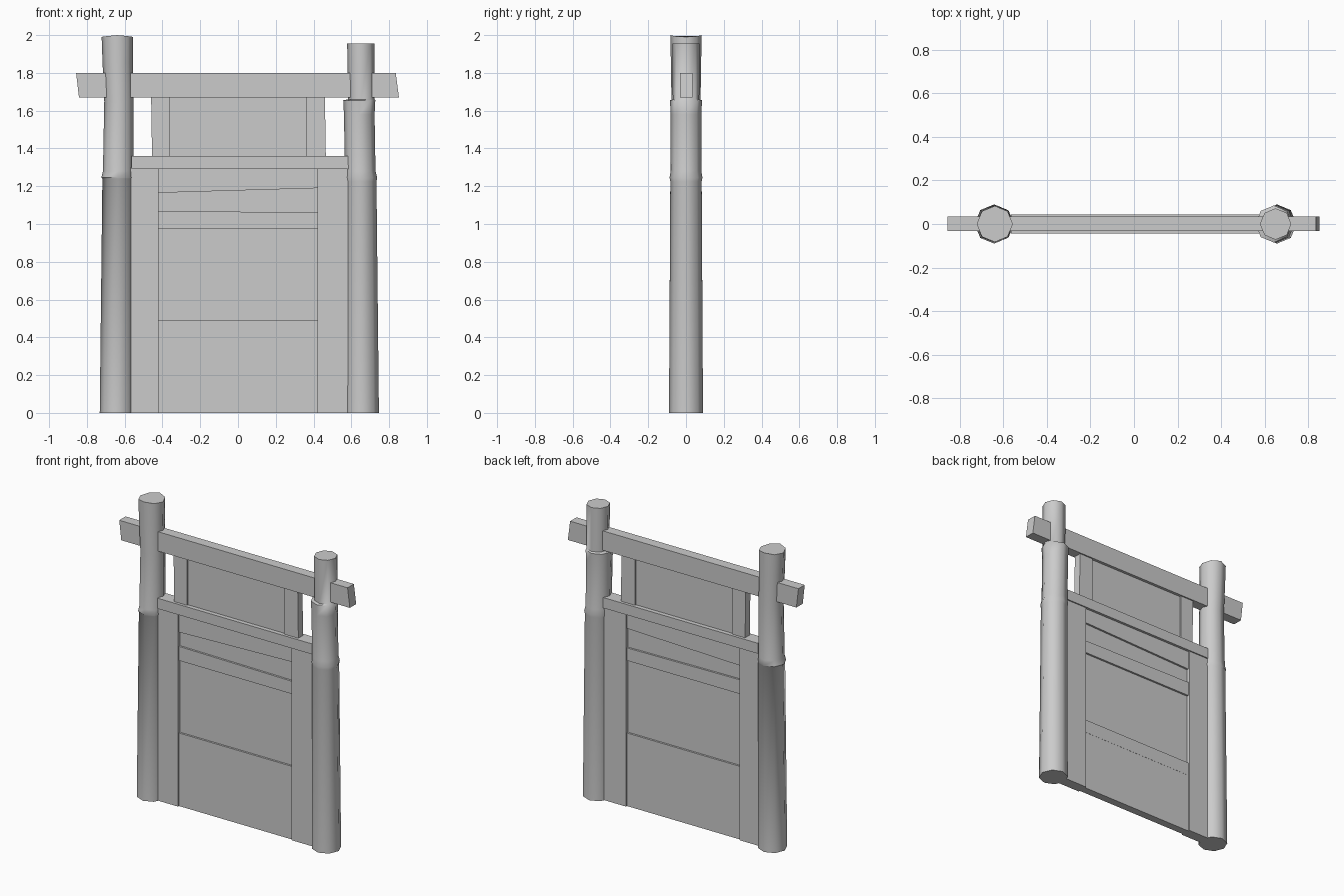
import bpy, bmesh
from math import sin, cos, pi, radians

if "Cube" in bpy.data.objects:
    bpy.data.objects.remove(bpy.data.objects["Cube"])


def finish(bm, name):
    bmesh.ops.recalc_face_normals(bm, faces=bm.faces)
    me = bpy.data.meshes.new(name)
    bm.to_mesh(me)
    bm.free()
    ob = bpy.data.objects.new(name, me)
    bpy.context.collection.objects.link(ob)
    return ob


def board(name, outline, y0, y1):
    """Extrude a front-view (x, z) outline from y0 to y1."""
    bm = bmesh.new()
    face = bm.faces.new([bm.verts.new((x, y0, z)) for x, z in outline])
    ext = bmesh.ops.extrude_face_region(bm, geom=[face])
    verts = [g for g in ext["geom"] if isinstance(g, bmesh.types.BMVert)]
    bmesh.ops.translate(bm, verts=verts, vec=(0, y1 - y0, 0))
    return finish(bm, name)


def box(name, x0, x1, z0, z1, half):
    return board(name, [(x0, z0), (x1, z0), (x1, z1), (x0, z1)], -half, half)


def post(name, rings, sides=8):
    """Loft rings of (z, centre x, radius) into a rough log."""
    bm = bmesh.new()
    loops = []
    for z, cx, r in rings:
        loops.append([bm.verts.new((cx + r * cos(2 * pi * i / sides),
                                    r * sin(2 * pi * i / sides), z))
                      for i in range(sides)])
    for a, b in zip(loops, loops[1:]):
        for i in range(sides):
            j = (i + 1) % sides
            bm.faces.new((a[i], a[j], b[j], b[i]))
    bm.faces.new(loops[0][::-1])
    bm.faces.new(loops[-1])
    ob = finish(bm, name)
    bpy.ops.object.select_all(action='DESELECT')
    ob.select_set(True)
    bpy.context.view_layer.objects.active = ob
    bpy.ops.object.shade_smooth_by_angle(angle=radians(50))
    return ob


# Log posts with a stepped collar where each section ends
left = post("left_post", [
    (0, -0.642, 0.09), (1.24, -0.635, 0.083), (1.245, -0.637, 0.087),
    (1.28, -0.634, 0.081), (1.65, -0.631, 0.077), (1.85, -0.637, 0.08),
    (1.995, -0.639, 0.083)])
right = post("right_post", [
    (0, 0.656, 0.09), (1.225, 0.65, 0.083), (1.245, 0.65, 0.087),
    (1.28, 0.647, 0.081), (1.58, 0.642, 0.081), (1.655, 0.642, 0.085),
    (1.66, 0.652, 0.07), (1.955, 0.65, 0.072)])

# Slightly uneven sawn top of the left post
for v in left.data.vertices:
    if v.co.z > 1.9:
        v.co.z = 2.0 - 0.15 * max(0, abs(v.co.x + 0.639) - 0.02)

# Crossbeam with angled ends, and the rail below it
board("top_beam", [(-0.842, 1.67), (0.852, 1.67), (0.835, 1.80), (-0.857, 1.80)],
      -0.033, 0.034)
box("middle_rail", -0.565, 0.585, 1.29, 1.36, 0.044)

# Upper panel and its side strips
box("upper_panel", -0.37, 0.37, 1.35, 1.68, 0.015)
board("upper_left_strip", [(-0.455, 1.35), (-0.36, 1.35), (-0.36, 1.68), (-0.46, 1.68)],
      -0.025, 0.025)
board("upper_right_strip", [(0.36, 1.35), (0.465, 1.35), (0.46, 1.68), (0.36, 1.68)],
      -0.025, 0.025)

# Door stiles against the posts
box("left_stile", -0.60, -0.42, 0, 1.30, 0.036)
box("right_stile", 0.42, 0.61, 0, 1.30, 0.036)

# Recessed door panel and the boards across it
box("door_panel", -0.43, 0.43, 0.0, 1.30, 0.014)
box("kick_board", -0.425, 0.425, 0, 0.40, 0.026)
box("lower_rail", -0.425, 0.425, 0.40, 0.49, 0.027)
board("lock_rail", [(-0.425, 0.975), (0.425, 0.975), (0.425, 1.06), (-0.425, 1.07)],
      -0.027, 0.027)
board("header_board", [(-0.425, 1.165), (0.425, 1.19), (0.425, 1.30), (-0.425, 1.30)],
      -0.027, 0.027)
